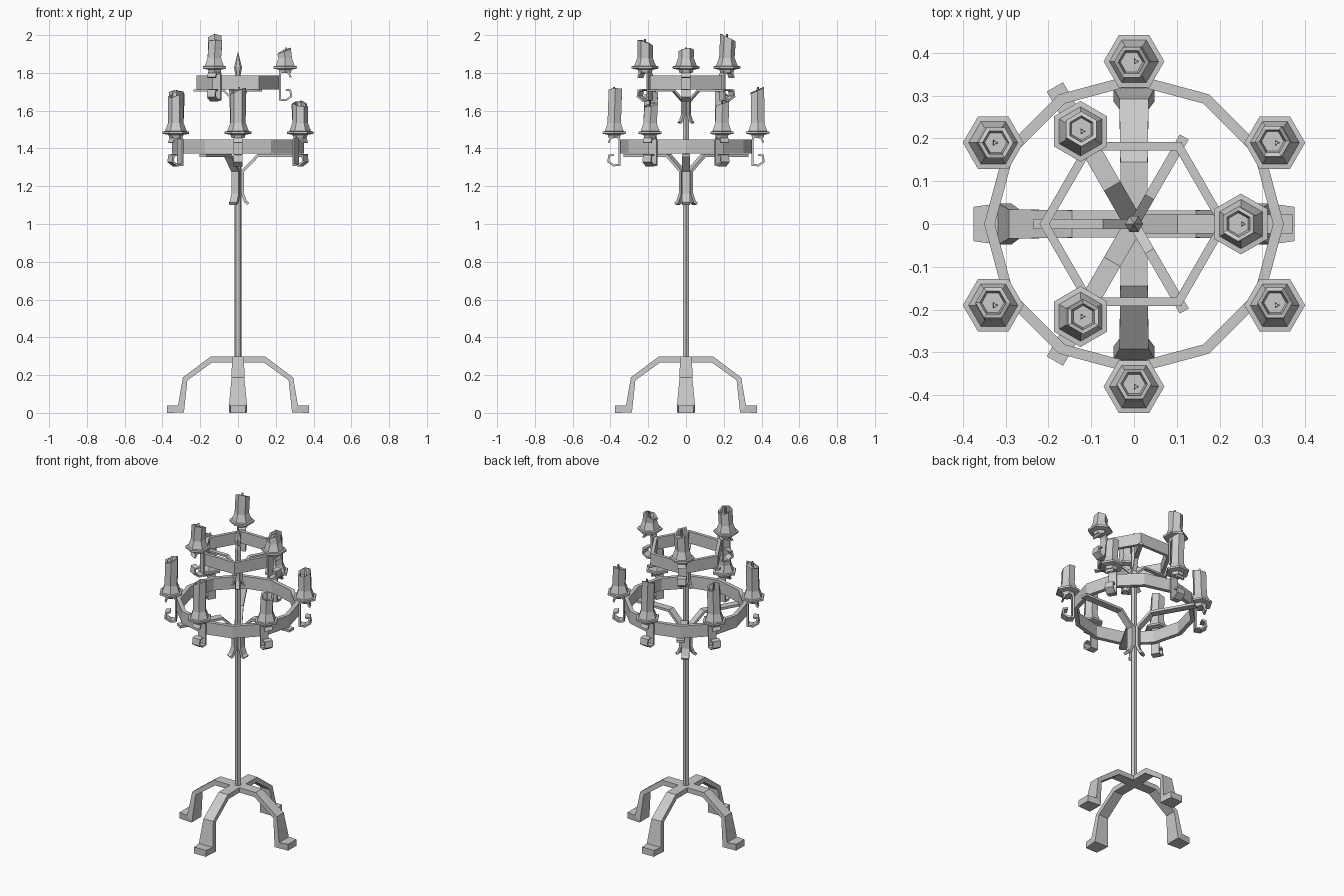
import bpy, bmesh, math, random
from mathutils import Vector, Matrix

if "Cube" in bpy.data.objects:
    bpy.data.objects.remove(bpy.data.objects["Cube"])

random.seed(4)


def finish(bm, name, loc=(0, 0, 0), angle=0):
    bmesh.ops.recalc_face_normals(bm, faces=bm.faces)
    me = bpy.data.meshes.new(name)
    bm.to_mesh(me)
    bm.free()
    ob = bpy.data.objects.new(name, me)
    ob.matrix_world = Matrix.Translation(loc) @ Matrix.Rotation(angle, 4, 'Z')
    bpy.context.collection.objects.link(ob)
    return ob


def lathe(name, profile, n, loc=(0, 0, 0), angle=0, closed=False, tweak=None):
    """Low-poly turned part from (radius, z) points; tweak moves single vertices."""
    bm = bmesh.new()
    rings = []
    for k, (r, z) in enumerate(profile):
        ring = []
        for i in range(n):
            a = 2 * math.pi * i / n
            v = Vector((r * math.cos(a), r * math.sin(a), z))
            ring.append(bm.verts.new(tweak(k, i, v) if tweak else v))
        rings.append(ring)
    pairs = list(zip(rings, rings[1:]))
    if closed:
        pairs.append((rings[-1], rings[0]))
    for a, b in pairs:
        for i in range(n):
            j = (i + 1) % n
            bm.faces.new((a[i], a[j], b[j], b[i]))
    if not closed:
        bm.faces.new(rings[0])
        bm.faces.new(rings[-1])
    return finish(bm, name, loc, angle)


def strip(name, path, thick, half, angle):
    """Flat bar bent along an (r, z) path, mitred at the bends, turned about z."""
    pts = [Vector(p) for p in path]
    m = len(pts)
    thick = thick if isinstance(thick, list) else [thick] * m
    half = half if isinstance(half, list) else [half] * m
    bm = bmesh.new()
    secs = []
    for i, p in enumerate(pts):
        d0 = (p - pts[i - 1]).normalized() if i else (pts[1] - p).normalized()
        d1 = (pts[i + 1] - p).normalized() if i < m - 1 else d0
        n0, n1 = Vector((-d0.y, d0.x)), Vector((-d1.y, d1.x))
        nrm = (n0 + n1).normalized()
        o = nrm * (thick[i] / 2 / max(nrm.dot(n0), 0.5))
        h = half[i]
        secs.append([bm.verts.new((q.x, y, q.y)) for q, y in
                     ((p + o, -h), (p + o, h), (p - o, h), (p - o, -h))])
    for a, b in zip(secs, secs[1:]):
        for i in range(4):
            j = (i + 1) % 4
            bm.faces.new((a[i], a[j], b[j], b[i]))
    bm.faces.new(secs[0])
    bm.faces.new(secs[-1])
    return finish(bm, name, angle=angle)


def candle_unit(r, deg, z, height, size):
    """Drip dish, uneven candle, wick and scrolled hook; z is the dish top."""
    a = math.radians(deg)
    loc = (r * math.cos(a), r * math.sin(a), z)
    turn = a + math.pi / 6
    lathe("drip_dish", [(.034 * size, -.035), (.04 * size, -.018), (.071 * size, -.012),
                        (.071 * size, 0), (.05 * size, .002)], 6, loc, turn)
    lean, tilt = random.uniform(0, 6.28), random.uniform(0, 6.28)

    def melt(k, i, v):
        if k >= 2:
            v += Vector((math.cos(lean), math.sin(lean), 0)) * .006
        if k in (2, 3):
            v.z += .016 * math.cos(i * math.pi / 3 - tilt) + random.uniform(-.005, .005)
        return v
    lathe("candle", [(.058 * size, 0), (.041 * size, .045), (.041 * size, height - .018),
                     (.031 * size, height - .018), (.026 * size, height - .045)],
          6, loc, turn, tweak=melt)
    wick = (loc[0] + .004, loc[1], z + height - .05)
    lathe("wick", [(.008, 0), (.006, .05)], 3, wick, 0)
    hook = [(.03, -.06), (.018, -.033), (-.02, -.028), (-.028, -.045), (-.028, -.177),
            (.003, -.18), (.032, -.16), (.027, -.128), (.003, -.124)]
    strip("scroll_hook", [(r + x, z + y) for x, y in hook], .01, .025 * size, a)


# Four-legged base
for i in range(4):
    strip("leg", [(0, .283), (.14, .283), (.28, .18), (.302, .02), (.375, .02)],
          [.03, .03, .026, .036, .04], [.032, .032, .034, .048, .04], i * math.pi / 2)

# Central pole with pointed finial
lathe("pole", [(.019, .268), (.019, 1.77), (.014, 1.79), (.021, 1.83), (.001, 1.91)], 6)

# Twelve-sided lower ring and six-sided upper ring
lathe("lower_ring", [(.325, 1.372), (.35, 1.372), (.35, 1.448), (.325, 1.448)], 12, closed=True)
lathe("upper_ring", [(.198, 1.712), (.221, 1.712), (.221, 1.785), (.198, 1.785)], 6, closed=True)

# Three bent brackets under each ring
for i in range(3):
    a = i * 2 * math.pi / 3
    strip("lower_bracket", [(.055, 1.107), (.04, 1.118), (.024, 1.16), (.024, 1.28),
                            (.105, 1.362), (.34, 1.362), (.37, 1.362)], .015, .022, a)
    strip("upper_bracket", [(.04, 1.535), (.03, 1.545), (.019, 1.575), (.019, 1.65),
                            (.075, 1.706), (.235, 1.706)], .011, .012, a + math.pi / 3)

# Candles on both tiers
for deg, h in ((30, .165), (90, .235), (150, .22), (210, .215), (270, .235), (330, .16)):
    candle_unit(.38, deg, 1.49, h, 1.0)
for deg, h in ((0, .1), (120, .17), (240, .145)):
    candle_unit(.25, deg, 1.835, h, 1.0)
